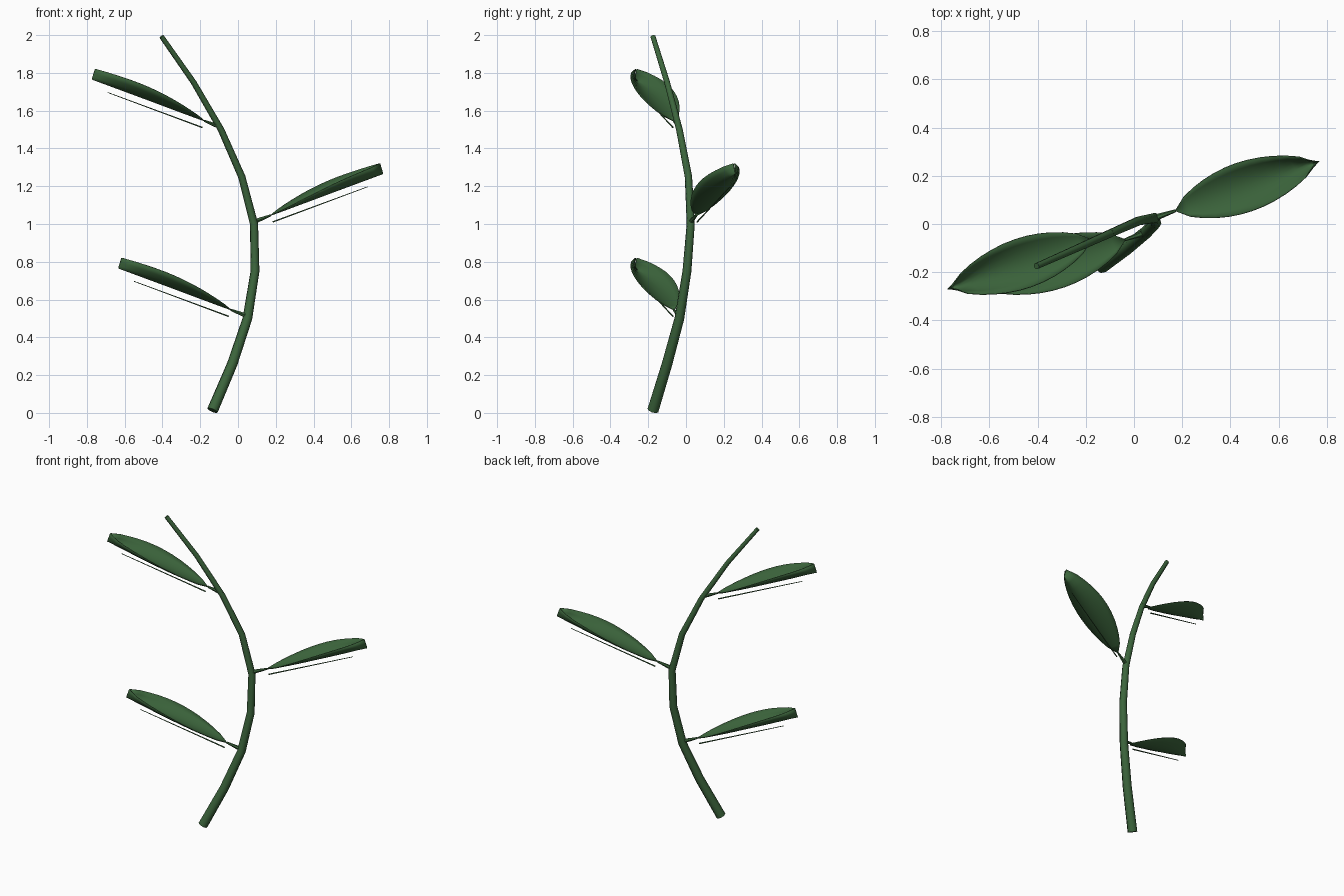
import bpy, bmesh, math
from mathutils import Vector, Matrix

cube = bpy.data.objects.get("Cube")
if cube:
    bpy.data.objects.remove(cube)

green = bpy.data.materials.new("deep_green")
green.use_nodes = True
colour = (0.045, 0.13, 0.045, 1)
green.diffuse_color = colour
green.node_tree.nodes["Principled BSDF"].inputs["Base Color"].default_value = colour


def finish(obj):
    obj.data.materials.append(green)
    bpy.ops.object.select_all(action="DESELECT")
    obj.select_set(True)
    bpy.context.view_layer.objects.active = obj
    if obj.type == "CURVE":
        bpy.ops.object.convert(target="MESH")
    bpy.ops.object.shade_smooth_by_angle(angle=math.radians(50))


def tube(name, points, radii, resolution=1):
    """Tapered round tube through the points."""
    curve = bpy.data.curves.new(name, "CURVE")
    curve.dimensions = "3D"
    curve.bevel_depth = 1
    curve.bevel_resolution = resolution
    curve.use_fill_caps = True
    spline = curve.splines.new("POLY")
    spline.points.add(len(points) - 1)
    for p, co, r in zip(spline.points, points, radii):
        p.co = (*co, 1)
        p.radius = r
    obj = bpy.data.objects.new(name, curve)
    bpy.context.collection.objects.link(obj)
    finish(obj)


def blade(name, frame, length=0.667, rows=12, cols=8):
    """Cupped leaf: pointed outline, edges rising toward a folded tip."""
    bm = bmesh.new()
    grid = []
    for i in range(rows + 1):
        t = i / rows
        width = 0.003 + 0.101 * max(0, math.sin(math.pi * t)) ** 0.68
        rise = 0.058 * math.sin(math.pi / 2 * min(1, 1.3 * t))
        row = []
        for j in range(cols + 1):
            u = 2 * j / cols - 1
            row.append(bm.verts.new(frame @ Vector((length * t, width * u, rise * u * u))))
        grid.append(row)
    for a, b in zip(grid, grid[1:]):
        for j in range(cols):
            bm.faces.new((a[j], b[j], b[j + 1], a[j + 1]))
    mesh = bpy.data.meshes.new(name)
    bm.to_mesh(mesh)
    bm.free()
    obj = bpy.data.objects.new(name, mesh)
    bpy.context.collection.objects.link(obj)
    finish(obj)
    thick = obj.modifiers.new("thickness", "SOLIDIFY")
    thick.thickness = 0.004
    thick.offset = 0


# Bowed, tapering stem
stem = [(-0.135, -0.175, 0.013), (-0.03, -0.1, 0.26), (0.05, -0.035, 0.5),
        (0.09, 0.005, 0.75), (0.085, 0.025, 1.0), (0.02, 0.013, 1.25),
        (-0.09, -0.035, 1.5), (-0.235, -0.1, 1.75), (-0.405, -0.175, 1.993)]
tube("stem", stem, [0.03 - 0.0021 * i for i in range(len(stem))], 2)

# Leaves alternate from side to side, each with stalk and midrib
for name, node, turn in (("lower", 2, 180), ("middle", 4, 0), ("upper", 6, 180)):
    yaw = Matrix.Rotation(math.radians(19 + turn), 4, "Z")
    root = Vector(stem[node]) + Vector((0, 0, 0.012))
    base = root + yaw @ Vector((0.093, 0, 0.034))
    frame = Matrix.Translation(base) @ yaw @ Matrix.Rotation(math.radians(-19.3), 4, "Y")
    tube(name + "_stalk", [root, base], [0.014, 0.006])
    blade(name + "_leaf", frame)
    rib = [frame @ Vector((x, 0, -0.037)) for x in (0.0, 0.56)]
    tube(name + "_midrib", rib, [0.004, 0.002])
